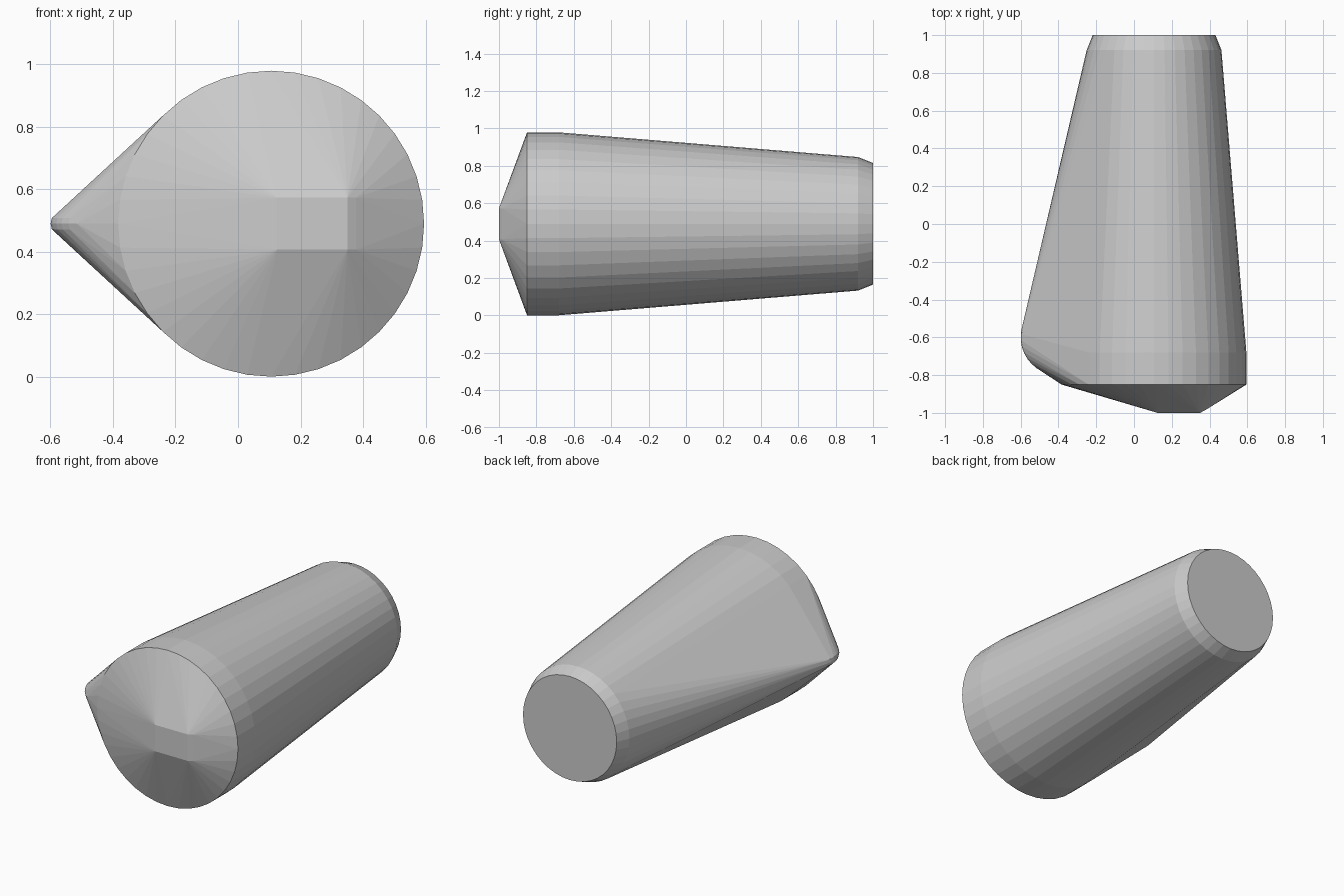
import bpy, bmesh
from math import cos, sin, pi, radians

if "Cube" in bpy.data.objects:
    bpy.data.objects.remove(bpy.data.objects["Cube"])

CX, CZ, SIDES = 0.106, 0.49, 40
bm = bmesh.new()


def ring(y, r):
    for i in range(SIDES):
        a = 2 * pi * i / SIDES
        bm.verts.new((CX + r * cos(a), y, CZ + r * sin(a)))


# Tapered barrel: front rim, start of taper, bevelled back end
for y, r in ((-0.85, 0.489), (-0.68, 0.489), (0.92, 0.357), (1.0, 0.325)):
    ring(y, r)

# Blunt rectangular nose with a small corner at its right end
for s in (-1, 1):
    bm.verts.new((0.125, -1.0, CZ + s * 0.083))
    bm.verts.new((0.35, -1.0, CZ + s * 0.083))
    bm.verts.new((0.378, -0.985, CZ + s * 0.083))

# Rounded side ridge: an arc with a slim bevelled edge
for deg in range(165, 246, 10):
    a = radians(deg)
    for dz, r in ((0, 0.2), (0.018, 0.196), (-0.018, 0.196), (0.03, 0.182), (-0.03, 0.182)):
        bm.verts.new((-0.4 + r * cos(a), -0.6 + r * sin(a), CZ + dz))

# Wrap everything in one faceted convex skin
res = bmesh.ops.convex_hull(bm, input=bm.verts[:])
loose = [v for v in bm.verts if not v.link_faces]
bmesh.ops.delete(bm, geom=loose, context='VERTS')
bmesh.ops.dissolve_limit(bm, angle_limit=radians(0.3), verts=bm.verts[:], edges=bm.edges[:])
bmesh.ops.recalc_face_normals(bm, faces=bm.faces[:])

mesh = bpy.data.meshes.new("tapered_body")
bm.to_mesh(mesh)
bm.free()
body = bpy.data.objects.new("tapered_body", mesh)
bpy.context.collection.objects.link(body)
